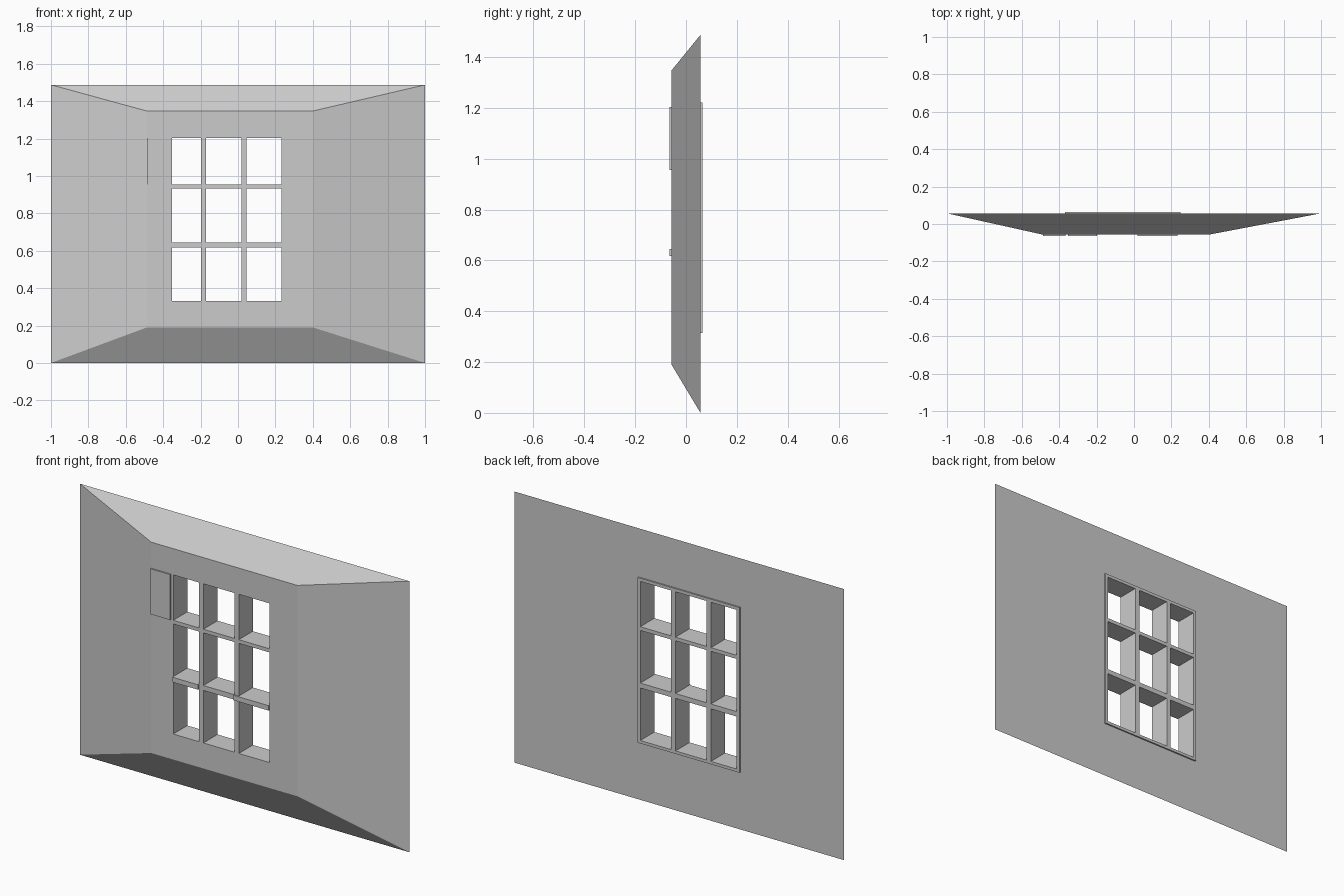
import bpy

if "Cube" in bpy.data.objects:
    bpy.data.objects.remove(bpy.data.objects["Cube"])

FRONT, BACK = -0.057, 0.057      # wall faces
OUT_F, OUT_B = -0.065, 0.065     # raised trim faces


def make(name, verts, faces):
    me = bpy.data.meshes.new(name)
    me.from_pydata(verts, [], faces)
    me.update()
    ob = bpy.data.objects.new(name, me)
    bpy.context.collection.objects.link(ob)
    return ob


def rect(x0, x1, z0, z1, y):
    return [(x0, y, z0), (x1, y, z0), (x1, y, z1), (x0, y, z1)]


def loft(name, loops):
    """Closed ring of rectangles, each joined to the next (last to first)."""
    n = len(loops)
    faces = [(i * 4 + j, i * 4 + (j + 1) % 4,
              (i + 1) % n * 4 + (j + 1) % 4, (i + 1) % n * 4 + j)
             for i in range(n) for j in range(4)]
    return make(name, sum(loops, []), faces)


def box(name, x0, x1, z0, z1, y0, y1):
    faces = [(0, 1, 2, 3), (7, 6, 5, 4), (0, 4, 5, 1),
             (1, 5, 6, 2), (2, 6, 7, 3), (3, 7, 4, 0)]
    return make(name, rect(x0, x1, z0, z1, y0) + rect(x0, x1, z0, z1, y1), faces)


hole = (-0.353, 0.232, 0.33, 1.203)

# Wall: bevelled slab with a window opening through it
loft("wall", [rect(-1, 1, 0, 1.487, BACK),
              rect(-0.487, 0.4, 0.19, 1.347, FRONT),
              rect(*hole, FRONT),
              rect(*hole, BACK)])

# Raised frame around the opening on the back
frame = (-0.37, 0.249, 0.314, 1.22)
loft("window_frame", [rect(*frame, BACK), rect(*hole, BACK),
                      rect(*hole, OUT_B), rect(*frame, OUT_B)])

# Upright bars
uprights = [(-0.197, -0.17), (0.018, 0.045)]
for x0, x1 in uprights:
    box("upright_bar", x0, x1, hole[2], hole[3], FRONT, OUT_B)

# Cross bars between the uprights; the outer lower ones stand proud in front
spans = [(hole[0], uprights[0][0]), (uprights[0][1], uprights[1][0]),
         (uprights[1][1], hole[1])]
for i, (x0, x1) in enumerate(spans):
    box("upper_cross_bar", x0, x1, 0.934, 0.954, FRONT, OUT_B)
    box("lower_cross_bar", x0, x1, 0.618, 0.645,
        FRONT if i == 1 else OUT_F, OUT_B)
box("lower_bar_joint", 0.018, 0.045, 0.618, 0.645, OUT_F, FRONT)

# Small plate beside the window
box("side_plate", -0.487, -0.367, 0.955, 1.204, OUT_F, FRONT)

# Consistent outward normals
import bmesh
for ob in bpy.context.collection.objects:
    bm = bmesh.new()
    bm.from_mesh(ob.data)
    bmesh.ops.recalc_face_normals(bm, faces=bm.faces)
    bm.to_mesh(ob.data)
    bm.free()
